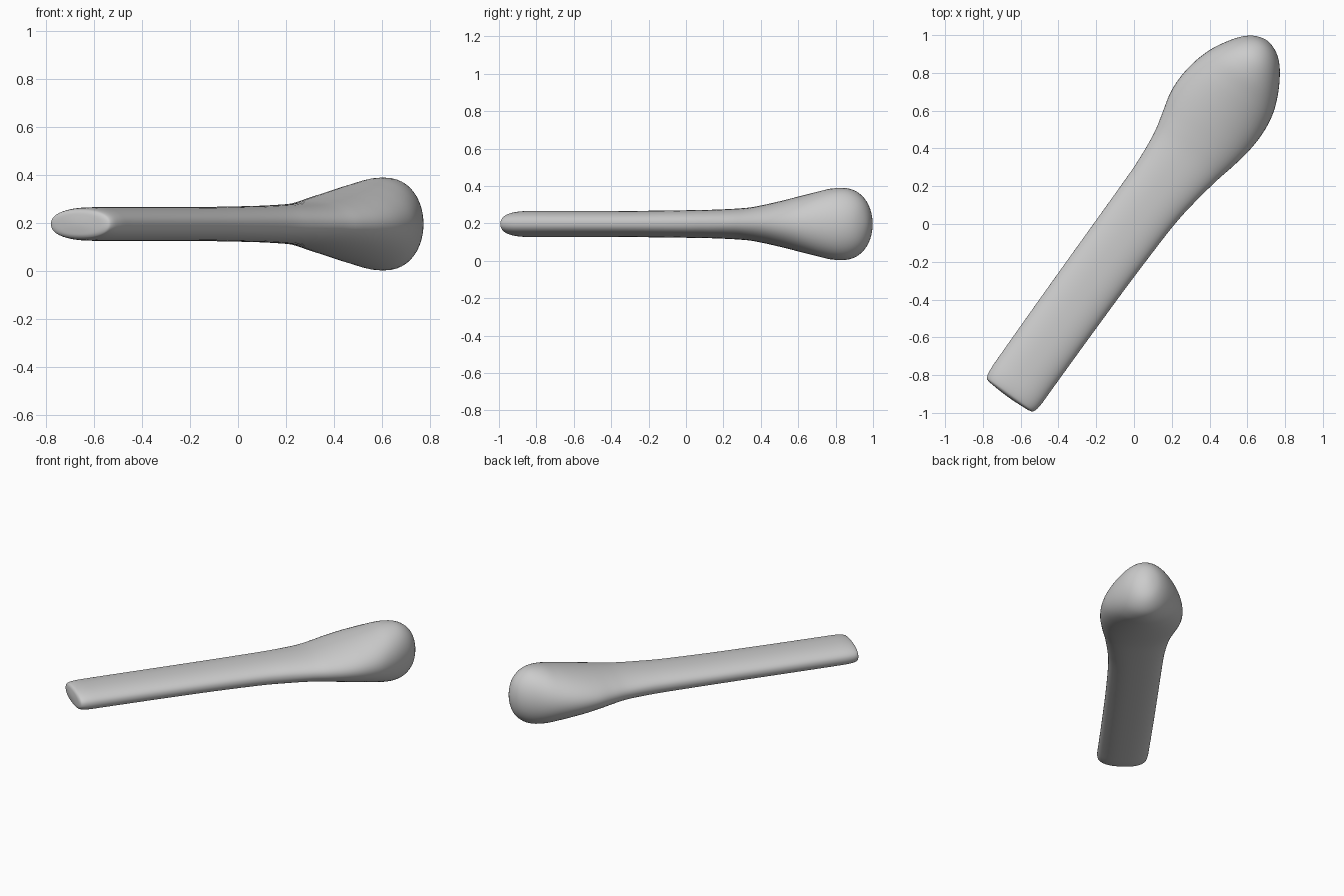
import bpy, bmesh, math
from mathutils import Vector

cube = bpy.data.objects.get("Cube")
if cube:
    bpy.data.objects.remove(cube, do_unlink=True)

# Material
grey = bpy.data.materials.new("light_grey")
grey.use_nodes = True
colour = (0.6, 0.6, 0.6, 1)
grey.diffuse_color = colour
grey.node_tree.nodes["Principled BSDF"].inputs["Base Color"].default_value = colour

# Profile along the axis: distance, left edge, right edge, half height
profile = [Vector(p) for p in (
    (-.006, 0, 0, 0), (-.003, -.08, .08, .032), (.003, -.135, .14, .052),
    (.02, -.152, .16, .063), (.07, -.16, .167, .069), (.16, -.162, .167, .07),
    (.34, -.164, .167, .07), (.6, -.166, .168, .07), (.9, -.167, .171, .071),
    (1.23, -.168, .181, .075), (1.4, -.171, .199, .079), (1.57, -.187, .228, .088),
    (1.68, -.212, .253, .103), (1.8, -.243, .274, .126), (1.91, -.249, .279, .149),
    (2.02, -.234, .265, .173), (2.12, -.202, .228, .192), (2.206, -.155, .18, .187),
    (2.27, -.107, .13, .15), (2.31, -.055, .075, .09), (2.327, .01, .01, 0))]

AXIS = Vector((.585, .811, 0))
SIDE = Vector((.811, -.585, 0))
START = Vector((-.665, -.91, .197))
SIDES, STEPS = 48, 5


def mirrored(p):
    """Station reflected through a pole, so the end closes smoothly."""
    return Vector((p[0], p[2], p[1], -p[3]))


def spline(a, b, c, d, t):
    return (b * 2 + (c - a) * t + (a * 2 - b * 5 + c * 4 - d) * t ** 2
            + (b * 3 - a - c * 3 + d) * t ** 3) / 2


def power(v, e):
    return math.copysign(abs(v) ** e, v)


# Smooth the profile into closely spaced stations
pts = [mirrored(profile[1])] + profile + [mirrored(profile[-2])]
stations = [spline(*pts[i:i + 4], k / STEPS)
            for i in range(len(pts) - 3) for k in range(STEPS)][1:]


def point(s, across, up):
    return START + AXIS * s + SIDE * across + Vector((0, 0, up))


# Loft the handle and bulb as one skin of rounded sections
bm = bmesh.new()
rings = []
for s, left, right, half in stations:
    e = .88 if s < 1.4 else min(1, .88 + (s - 1.4) * .3)
    ring = []
    for i in range(SIDES):
        a = math.tau * i / SIDES
        across = (left + right) / 2 + (right - left) / 2 * power(math.cos(a), e)
        ring.append(bm.verts.new(point(s, across, half * power(math.sin(a), e))))
    rings.append(ring)
for lower, upper in zip(rings, rings[1:]):
    for i in range(SIDES):
        j = (i + 1) % SIDES
        bm.faces.new((lower[i], lower[j], upper[j], upper[i]))
# Close both poles
for ring, end in ((rings[0], profile[0]), (rings[-1], profile[-1])):
    pole = bm.verts.new(point(end[0], end[1], 0))
    for i in range(SIDES):
        bm.faces.new((ring[i], ring[(i + 1) % SIDES], pole))
bmesh.ops.recalc_face_normals(bm, faces=bm.faces)

mesh = bpy.data.meshes.new("handle_with_bulb")
bm.to_mesh(mesh)
bm.free()
mesh.materials.append(grey)
mesh.shade_smooth()
handle = bpy.data.objects.new("handle_with_bulb", mesh)
bpy.context.collection.objects.link(handle)
